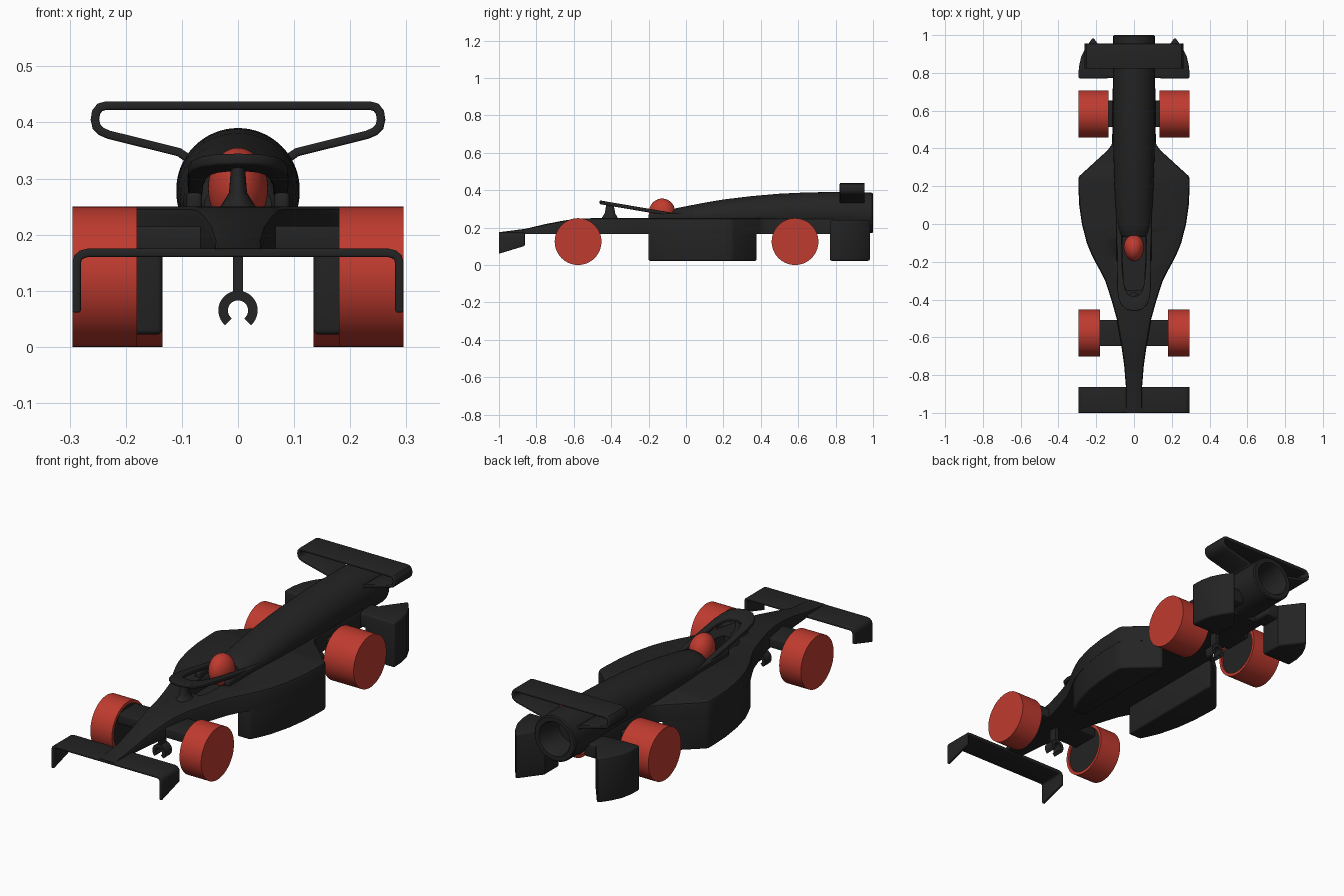
import bpy, bmesh, math
from mathutils import Vector

if "Cube" in bpy.data.objects:
    bpy.data.objects.remove(bpy.data.objects["Cube"])


def material(name, col):
    m = bpy.data.materials.new(name)
    m.diffuse_color = (*col, 1)
    m.use_nodes = True
    m.node_tree.nodes["Principled BSDF"].inputs["Base Color"].default_value = m.diffuse_color
    return m


BLACK = material("black_plastic", (0.017, 0.017, 0.017))
RED = material("red_plastic", (0.52, 0.043, 0.028))


def finish(name, bm, mat=BLACK, bevel=0, mirror=False, angle=35):
    bmesh.ops.recalc_face_normals(bm, faces=bm.faces)
    if bevel:
        edges = [e for e in bm.edges if e.calc_face_angle(0) > math.radians(40)]
        bmesh.ops.bevel(bm, geom=edges, offset=bevel, segments=3, profile=0.5,
                        affect='EDGES', clamp_overlap=True)
    me = bpy.data.meshes.new(name)
    bm.to_mesh(me)
    bm.free()
    me.materials.append(mat)
    ob = bpy.data.objects.new(name, me)
    bpy.context.collection.objects.link(ob)
    bpy.ops.object.select_all(action='DESELECT')
    ob.select_set(True)
    bpy.context.view_layer.objects.active = ob
    bpy.ops.object.shade_smooth_by_angle(angle=math.radians(angle))
    if mirror:
        ob.modifiers.new("mirror", 'MIRROR')
    return ob


def loft(name, rings, **kw):
    """Skin a list of closed rings and cap both ends."""
    bm = bmesh.new()
    vs = [[bm.verts.new(p) for p in r] for r in rings]
    n = len(vs[0])
    for a, b in zip(vs, vs[1:]):
        for i in range(n):
            j = (i + 1) % n
            bm.faces.new((a[i], a[j], b[j], b[i]))
    bm.faces.new(vs[0])
    bm.faces.new(vs[-1])
    return finish(name, bm, **kw)


def box(name, x, y, z, **kw):
    return loft(name, [[(x[0], y[0], h), (x[1], y[0], h), (x[1], y[1], h), (x[0], y[1], h)]
                       for h in z], **kw)


def plan(name, pts, z0, z1, **kw):
    """Extrude an x-y outline upward."""
    return loft(name, [[(x, y, z) for x, y in pts] for z in (z0, z1)], **kw)


def band(name, front, y0, y1, thick, back=None, **kw):
    """Flat strip following an x-z path, running from y0 to y1."""
    back = back or front

    def sides(path):
        p = [Vector(q) for q in path]
        out = []
        for i, q in enumerate(p):
            d1 = (q - p[i - 1]).normalized() if i else (p[1] - q).normalized()
            d2 = (p[i + 1] - q).normalized() if i < len(p) - 1 else d1
            t = (d1 + d2).normalized()
            nrm = Vector((-t.y, t.x)) * thick / 2 / max(0.5, t.dot(d1))
            out.append((q + nrm, q - nrm))
        return out
    rings = []
    for (a, b), (c, d) in zip(sides(front), sides(back)):
        rings.append([(a.x, y0, a.y), (b.x, y0, b.y), (d.x, y1, d.y), (c.x, y1, c.y)])
    return loft(name, rings, **kw)


def both(half):
    """Complete a path that starts on the centre line."""
    return [(-x, z) for x, z in reversed(half[1:])] + half


def circle(r, n=64):
    return [(r * math.cos(2 * math.pi * i / n), r * math.sin(2 * math.pi * i / n)) for i in range(n)]


# Main body: flat floor, rounded top edges (y, half width, top height)
sections = [(-1, .042, .175), (-.86, .043, .193), (-.75, .052, .219), (-.65, .066, .238),
            (-.58, .078, .248), (-.5, .092, .25), (-.4, .12, .25), (-.3, .153, .25),
            (-.25, .178, .25), (-.2, .206, .25), (-.15, .23, .25), (-.1, .25, .25), (0, .276, .25),
            (.1, .29, .25), (.2, .295, .25), (.24, .295, .25), (.255, .288, .25),
            (.39, .14, .25), (.42, .118, .25), (.5, .114, .25), (.79, .112, .25)]
rings = []
for y, w, t in sections:
    r = min(.016, (t - .165) * .45)
    half = [(w, .165), (w, t - r), (w - .3 * r, t - .3 * r), (w - r, t)]
    rings.append([(x, y, z) for x, z in half + [(-x, z) for x, z in reversed(half)]])
body = loft("body", rings)

# Cockpit opening
cutter = plan("cockpit_cutter", [(-.04, -.35), (.04, -.35), (.055, -.32), (.062, -.07),
                                 (-.062, -.07), (-.055, -.32)], .19, .4)
cutter.hide_render = True
cutter.hide_viewport = True
cut = body.modifiers.new("cockpit", 'BOOLEAN')
cut.operation = 'DIFFERENCE'
cut.object = cutter

# Cockpit side rails
box("cockpit_rail", (.064, .092), (-.2, .05), (.24, .275), bevel=.008, mirror=True)

# Engine cover ending in an open tail pipe (y, half width, top, bottom)
cover = [(-.07, .06, .292, .215), (-.055, .078, .303, .205), (0, .09, .314, .19),
         (.1, .098, .333, .18), (.2, .103, .350, .175), (.35, .108, .368, .172),
         (.5, .11, .381, .17), (.65, .11, .388, .17), (.8, .11, .390, .17), (.9, .11, .389, .17),
         (.994, .11, .386, .17), (1, .105, .381, .175), (1, .083, .360, .196),
         (.993, .078, .355, .201), (.86, .075, .352, .204)]
loft("engine_cover", [[(w * c, y, (t + b) / 2 + (t - b) / 2 * s) for c, s in circle(1)]
                      for y, w, t, b in cover])

# Side pods hanging below the body
plan("side_pod", [(.135, -.2), (.204, -.2), (.228, -.15), (.249, -.1), (.275, 0), (.289, .1),
                  (.294, .2), (.294, .24), (.287, .255), (.153, .378), (.135, .378)],
     .022, .22, bevel=.01, mirror=True)

# Rear pods beside the tail pipe, with the arms that hold them
plan("rear_pod", [(.135, .77), (.294, .77), (.292, .83), (.28, .885), (.255, .935),
                  (.217, .988), (.135, .88)], .022, .24, bevel=.01, mirror=True)
box("rear_pod_arm", (.07, .2), (.772, .88), (.17, .238), bevel=.01, mirror=True)

# Front wing with turned-down end plates
bar = [(0, .1675), (.268, .1675), (.278, .165), (.285, .159), (.2875, .15)]
band("front_wing", both(bar + [(.2875, .06)]), -1, -.862, .015,
     back=both(bar + [(.2875, .102)]), bevel=.004)

# Rear wing loop
half = [(0, .43), (.235, .43), (.246, .427), (.253, .418), (.255, .405), (.252, .392),
        (.244, .384), (.23, .378), (.105, .347), (.092, .338), (.08, .322)]
band("rear_wing", both(half), .822, .955, .015, bevel=.004)

# Halo: sloping U-shaped plate (outer x, outer y, inner x, inner y)
arm = [(.086, .02, .064, .02), (.088, -.1, .064, -.1), (.09, -.22, .062, -.22),
       (.089, -.34, .055, -.31), (.083, -.39, .045, -.35), (.068, -.428, .032, -.372),
       (.04, -.453, .016, -.381), (0, -.462, 0, -.384)]
arm += [(-a, b, -c, d) for a, b, c, d in reversed(arm[:-1])]


def slope(y):
    return .345 - .17 * (y + .46)


loft("halo", [[(a, b, slope(b)), (c, d, slope(d)), (c, d, slope(d) - .02), (a, b, slope(b) - .02)]
              for a, b, c, d in arm], bevel=.005)

# Halo post, flared at the foot
post = [(.045, -.465, -.35, .24), (.03, -.45, -.365, .252), (.016, -.435, -.378, .275),
        (.012, -.425, -.388, .328)]
loft("halo_post", [[(w * c, (a + b) / 2 + (b - a) / 2 * s, z) for c, s in circle(1, 24)]
                   for w, a, b, z in post])

# Driver helmet
bm = bmesh.new()
bmesh.ops.create_uvsphere(bm, u_segments=40, v_segments=24, radius=1)
for v in bm.verts:
    taper = 1 + .12 * v.co.y
    v.co = (v.co.x * .053 * taper, -.128 + v.co.y * .07, .282 + v.co.z * .073)
finish("helmet", bm, mat=RED)

# Wheels with recessed dark hubs, axles and the round clips below
for end, y, xin in (("front", -.577, .18), ("rear", .583, .135)):
    def disc(x, r):
        return [(x, y + c, .125 + s) for c, s in circle(r)]
    loft(end + "_wheel", [disc(.295, .125), disc(xin, .125), disc(xin, .11), disc(xin + .03, .11)],
         mat=RED, mirror=True)
    loft(end + "_hub", [disc(xin + .008, .109), disc(xin + .031, .109)], mirror=True)
    box(end + "_axle", (-xin - .012, xin + .012), (y - .07, y + .07), (.167, .215), bevel=.006)
    box(end + "_clip_post", (-.009, .009), (y - .02, y + .02), (.093, .18))
    arc = [(.0265 * math.sin(math.radians(a)), .065 + .0265 * math.cos(math.radians(a)))
           for a in range(-140, 141, 10)]
    band(end + "_clip", arc, y - .025, y + .025, .017)
